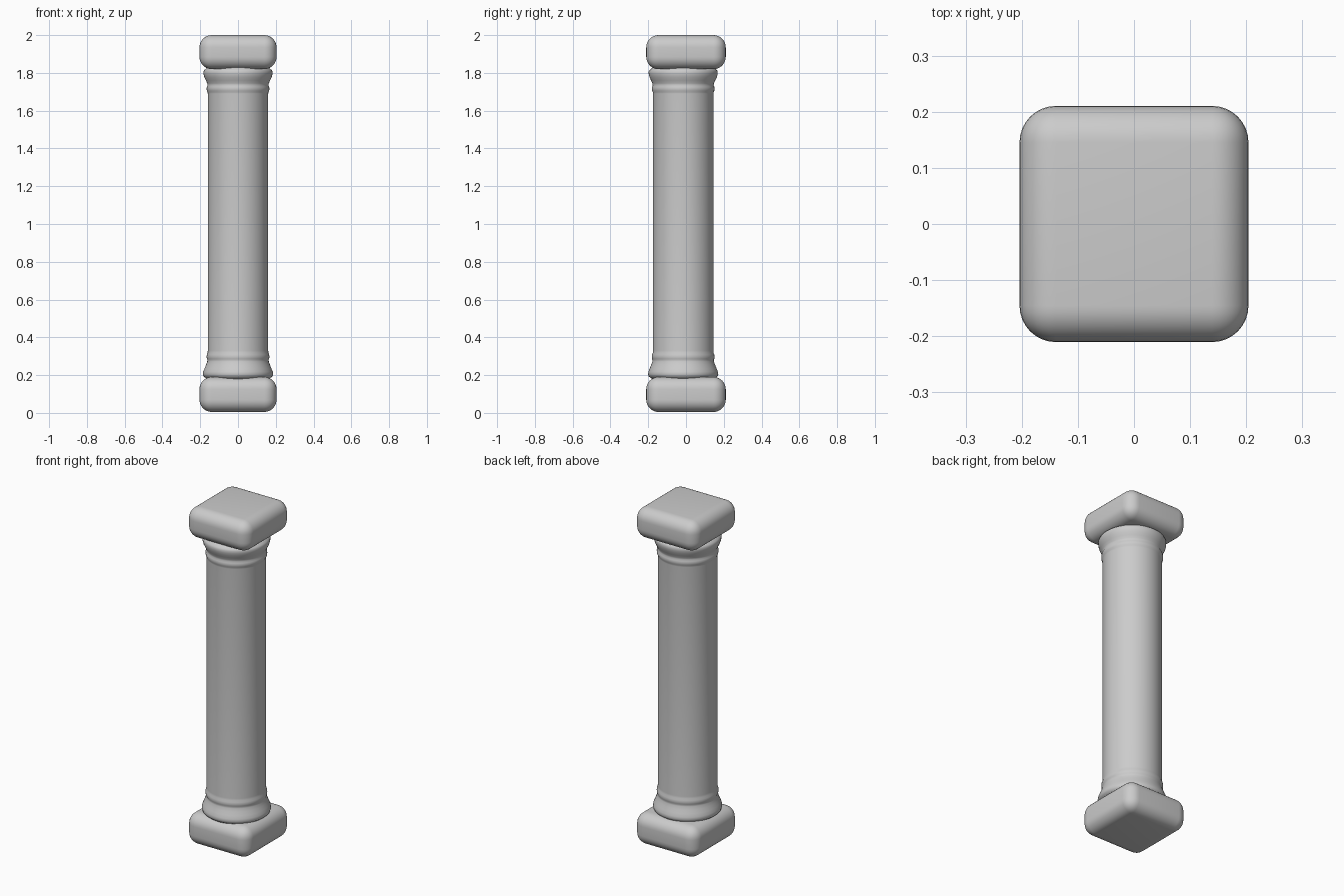
import bpy, bmesh
from math import sin, cos, tau

if "Cube" in bpy.data.objects:
    bpy.data.objects.remove(bpy.data.objects["Cube"])


def finish(name, bm):
    bmesh.ops.recalc_face_normals(bm, faces=bm.faces)
    for f in bm.faces:
        f.smooth = True
    mesh = bpy.data.meshes.new(name)
    bm.to_mesh(mesh)
    bm.free()
    ob = bpy.data.objects.new(name, mesh)
    bpy.context.collection.objects.link(ob)
    return ob


def block(name, z0, z1):
    """Softly rounded square slab with slightly bulging sides."""
    bm = bmesh.new()
    bmesh.ops.create_cube(bm, size=1)
    for v in bm.verts:
        v.co.x *= 0.408
        v.co.y *= 0.421
        v.co.z = v.co.z * (z1 - z0) + (z0 + z1) / 2
    bmesh.ops.bevel(bm, geom=bm.edges[:], offset=0.065, segments=8,
                    profile=0.5, affect='EDGES')
    return finish(name, bm)


# square plinth and capital slab
block("base_block", 0.005, 0.19)
block("top_block", 1.82, 2.0)

# turned shaft with mouldings: (radius, height), sitting slightly forward
profile = [
    (0.15, 0.17), (0.172, 0.185), (0.182, 0.193), (0.186, 0.205),
    (0.184, 0.218), (0.177, 0.235), (0.169, 0.255), (0.163, 0.272),
    (0.162, 0.28), (0.165, 0.287), (0.166, 0.297), (0.165, 0.308),
    (0.161, 0.318), (0.160, 0.33),
    (0.160, 1.69), (0.161, 1.698), (0.165, 1.706), (0.166, 1.716),
    (0.165, 1.726), (0.161, 1.735), (0.163, 1.745), (0.170, 1.76),
    (0.178, 1.777), (0.182, 1.792), (0.183, 1.805), (0.179, 1.815),
    (0.168, 1.823), (0.15, 1.84),
]
SIDES = 64
bm = bmesh.new()
rings = [[bm.verts.new((r * cos(tau * i / SIDES),
                        r * sin(tau * i / SIDES) - 0.015, z))
          for i in range(SIDES)] for r, z in profile]
for a, b in zip(rings, rings[1:]):
    for i in range(SIDES):
        j = (i + 1) % SIDES
        bm.faces.new((a[i], a[j], b[j], b[i]))
bm.faces.new(rings[0])
bm.faces.new(rings[-1])
finish("column_shaft", bm)
bpy.context.view_layer.update()
